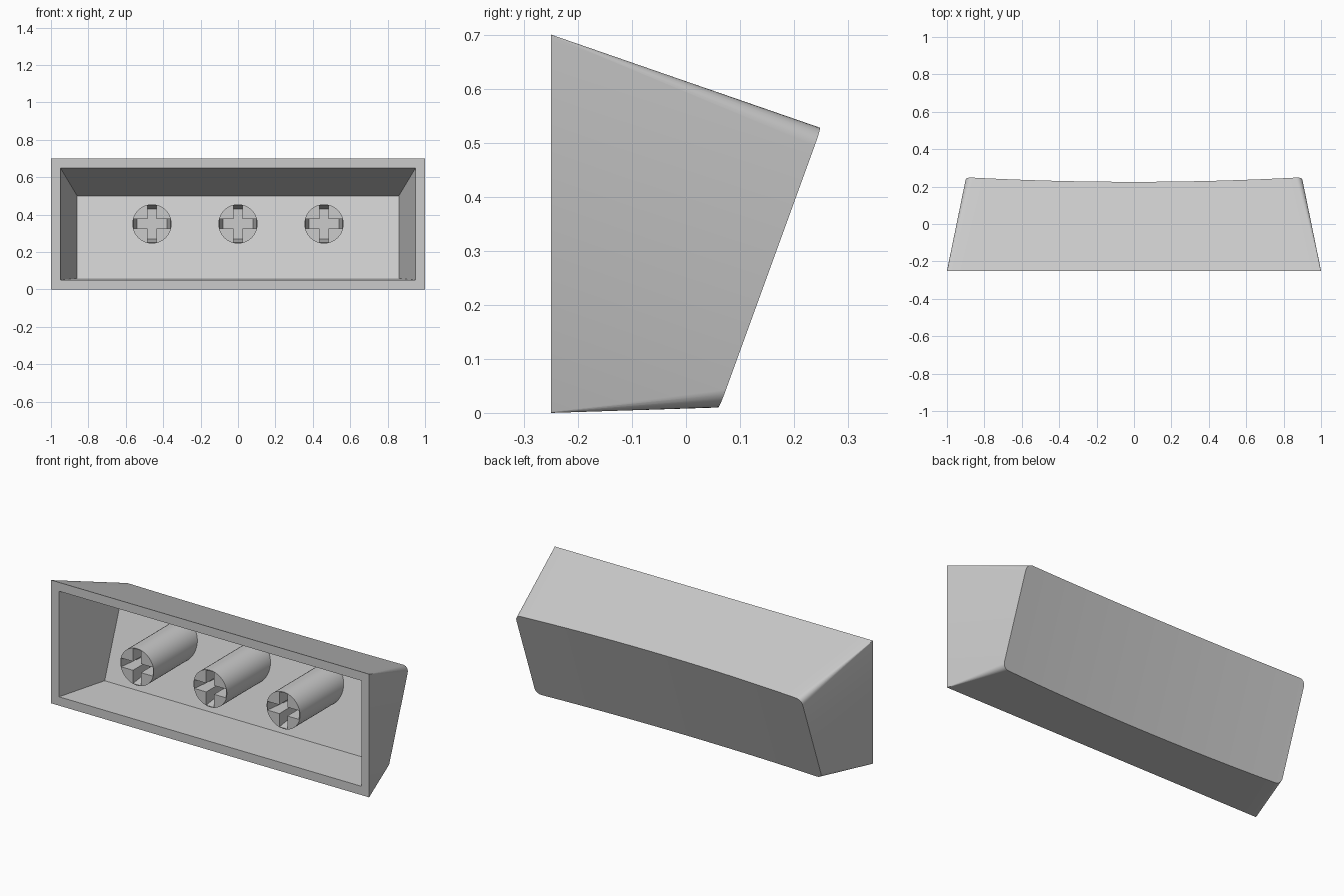
import bpy, bmesh, math
from mathutils import Vector

if "Cube" in bpy.data.objects:
    bpy.data.objects.remove(bpy.data.objects["Cube"], do_unlink=True)

grey = bpy.data.materials.new("light_grey_plastic")
grey.use_nodes = True
grey.diffuse_color = (0.6, 0.6, 0.6, 1)
grey.node_tree.nodes["Principled BSDF"].inputs["Base Color"].default_value = (0.6, 0.6, 0.6, 1)


def make_object(name, bm):
    bmesh.ops.recalc_face_normals(bm, faces=bm.faces)
    mesh = bpy.data.meshes.new(name)
    bm.to_mesh(mesh)
    bm.free()
    mesh.materials.append(grey)
    obj = bpy.data.objects.new(name, mesh)
    bpy.context.collection.objects.link(obj)
    return obj


def smooth(obj):
    bpy.ops.object.select_all(action='DESELECT')
    obj.select_set(True)
    bpy.context.view_layer.objects.active = obj
    bpy.ops.object.shade_smooth_by_angle(angle=math.radians(30))


def half_outline(w, h, r, spans=24, arc=6):
    """Upper half of a rounded rectangle, from left to right."""
    right = [(w - r + r * math.sin(a), h - r + r * math.cos(a))
             for a in (math.pi / 2 * i / arc for i in range(arc + 1))]
    left = [(-u, v) for u, v in reversed(right)]
    step = 2 * (w - r) / spans
    middle = [(-w + r + step * i, h) for i in range(1, spans)]
    return left + middle + right


def bridge(bm, a, b):
    for i in range(len(a)):
        j = (i + 1) % len(a)
        bm.faces.new((a[i], a[j], b[j], b[i]))


# Shell: straight open rim lofted to a tilted, dished face
FRONT = -0.25
low, high = Vector((0, 0.062, 0.01)), Vector((0, 0.25, 0.527))
centre = (low + high) / 2
up = (high - low).normalized()
normal = Vector((0, up.z, -up.y))
HALF_W, DISH = 0.9, 0.026

rim_half = half_outline(1.0, 0.35, 0.002)
face_half = half_outline(HALF_W, (high - low).length / 2, 0.035)

bm = bmesh.new()
rows = {}
for side in (1, -1):
    rim, face = [], []
    for (bu, bv), (u, v) in zip(rim_half, face_half):
        base = Vector((bu, FRONT, 0.35 + side * bv))
        top = centre + Vector((u, 0, 0)) + up * v * side
        depth = DISH * (1 - (u / HALF_W) ** 2)
        top += (base - top) * depth / (top - base).dot(normal)
        rim.append(bm.verts.new(base))
        face.append(bm.verts.new(top))
    rows[side] = rim, face
bridge(bm, rows[1][0] + rows[-1][0][::-1], rows[1][1] + rows[-1][1][::-1])
upper, lower = rows[1][1], rows[-1][1]
for i in range(len(upper) - 1):
    bm.faces.new((upper[i], upper[i + 1], lower[i + 1], lower[i]))

# Cavity: tapered walls and a floor parallel to the face
SLOPE = up.y / up.z


def floor_y(z):
    return 0.03 + (z - 0.055) * SLOPE


def rectangle(w, z0, z1, y):
    return [bm.verts.new((x, y(z), z))
            for x, z in ((-w, z1), (w, z1), (w, z0), (-w, z0))]


mouth = rectangle(0.95, 0.05, 0.65, lambda z: FRONT)
floor = rectangle(0.86, 0.058, 0.5, floor_y)
bridge(bm, mouth, floor)
bm.faces.new(floor)

# Flat border joining the outer rim to the cavity mouth
top_rim, low_rim = rows[1][0], rows[-1][0]
bm.faces.new(top_rim + [mouth[1], mouth[0]])
bm.faces.new(low_rim + [mouth[2], mouth[3]])
bm.faces.new((top_rim[0], mouth[0], mouth[3], low_rim[0]))
bm.faces.new((top_rim[-1], mouth[1], mouth[2], low_rim[-1]))
smooth(make_object("shell", bm))


# Stems: round posts with a tapered cross-shaped socket
def ring(bm, points, x, y):
    return [bm.verts.new((x + px, y(0.35 + pz), 0.35 + pz)) for px, pz in points]


def prism(points, x, y0, y1, end_points=None):
    bm = bmesh.new()
    a = ring(bm, points, x, y0)
    b = ring(bm, end_points or points, x, y1)
    bridge(bm, a, b)
    bm.faces.new(a)
    bm.faces.new(b)
    return bm


def cross(reach, half):
    arm = [(reach, -half), (reach, half), (half, half)]
    points = []
    for turn in range(4):
        points += arm
        arm = [(-z, x) for x, z in arm]
    return points


circle = [(0.105 * math.cos(math.tau * i / 40), 0.105 * math.sin(math.tau * i / 40))
          for i in range(40)]
for name, x in (("right_stem", -0.46), ("middle_stem", 0), ("left_stem", 0.46)):
    stem = make_object(name, prism(circle, x, lambda z: FRONT, lambda z: floor_y(z) + 0.006))
    cutter = make_object("socket_cutter", prism(
        cross(0.108, 0.025), x, lambda z: FRONT - 0.06, lambda z: FRONT + 0.15,
        cross(0.08, 0.025)))
    cutter.hide_render = True
    socket = stem.modifiers.new("socket", 'BOOLEAN')
    socket.operation = 'DIFFERENCE'
    socket.solver = 'EXACT'
    socket.object = cutter
    bpy.context.view_layer.objects.active = stem
    bpy.ops.object.modifier_apply(modifier="socket")
    bpy.data.objects.remove(cutter, do_unlink=True)
    smooth(stem)
